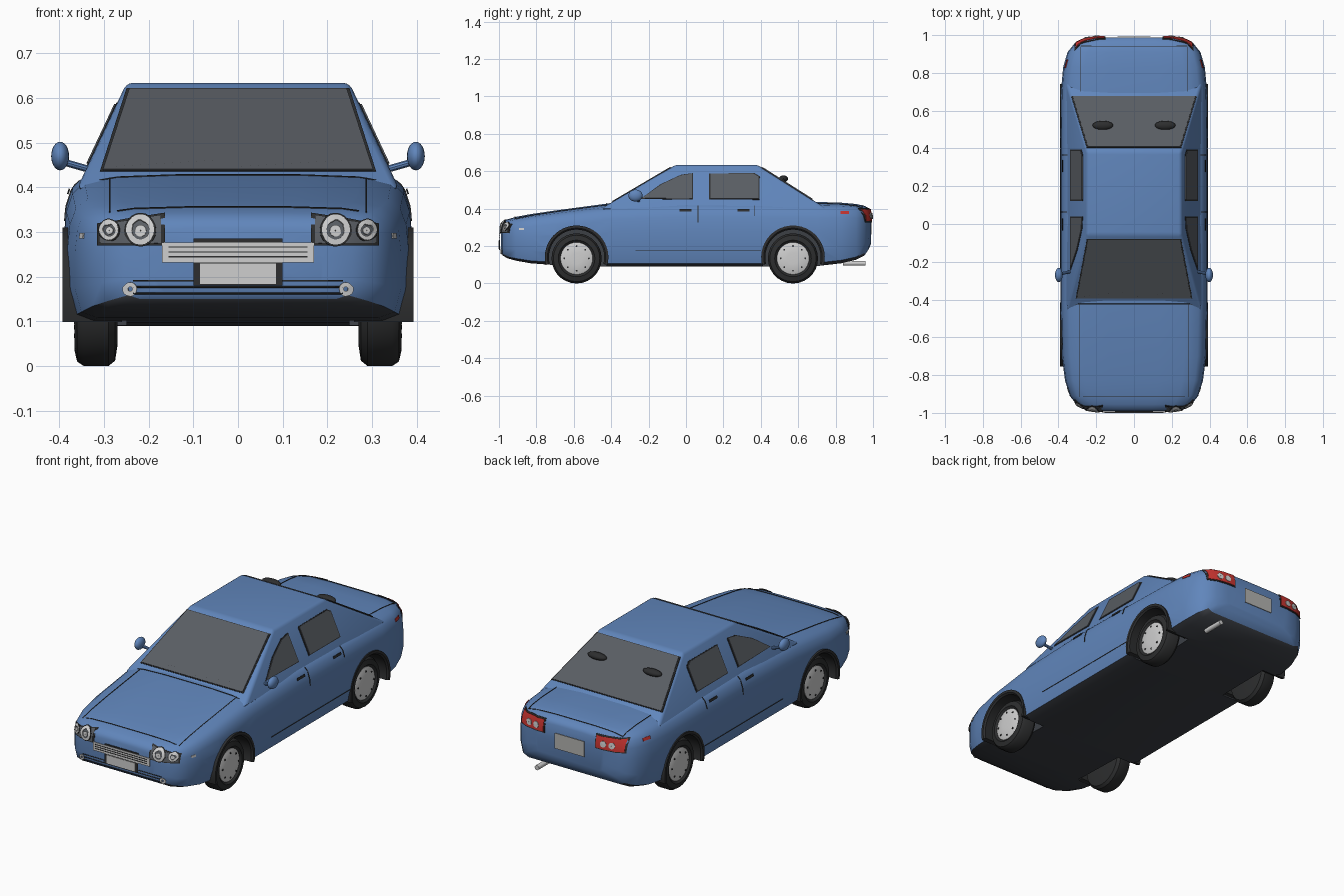
import bpy, bmesh, math
from mathutils import Vector
from mathutils.bvhtree import BVHTree

if bpy.data.objects.get("Cube"):
    bpy.data.objects.remove(bpy.data.objects["Cube"])


def material(name, r, g, b):
    m = bpy.data.materials.new(name)
    m.use_nodes = True
    m.diffuse_color = (r, g, b, 1)
    m.node_tree.nodes["Principled BSDF"].inputs["Base Color"].default_value = (r, g, b, 1)
    return m


BLUE = material("body blue", .118, .238, .5)
DARK = material("rubber black", .026, .027, .028)
UNDER = material("underbody charcoal", .045, .05, .06)
GLASS = material("tinted glass", .1, .11, .125)
SILVER = material("silver", .62, .62, .62)
RED = material("lamp red", .58, .035, .03)
GREY = material("plate grey", .45, .45, .44)
made = []


def finish(name, bm, *mats):
    bmesh.ops.recalc_face_normals(bm, faces=bm.faces)
    me = bpy.data.meshes.new(name)
    bm.to_mesh(me)
    bm.free()
    for m in mats:
        me.materials.append(m)
    ob = bpy.data.objects.new(name, me)
    bpy.context.collection.objects.link(ob)
    made.append(ob)
    return ob


def apply_modifier(ob, mod):
    bpy.context.view_layer.objects.active = ob
    bpy.ops.object.modifier_apply(modifier=mod.name)


def loft(name, rings, *mats):
    """Skin closed rings of points and cap both ends."""
    bm = bmesh.new()
    vs = [[bm.verts.new(p) for p in ring] for ring in rings]
    n = len(vs[0])
    for a, b in zip(vs, vs[1:]):
        for i in range(n):
            j = (i + 1) % n
            bm.faces.new((a[i], a[j], b[j], b[i]))
    bm.faces.new(vs[0])
    bm.faces.new(vs[-1])
    return finish(name, bm, *mats)


def lathe(name, profile, y, z, s, *mats, n=28):
    """Turn (x, radius) pairs about a sideways axle."""
    turn = [math.tau * i / n for i in range(n)]
    return loft(name, [[(s * x, y + r * math.cos(a), z + r * math.sin(a)) for a in turn]
                       for x, r in profile], *mats)


def ellipsoid(name, centre, size, mat):
    bm = bmesh.new()
    bmesh.ops.create_uvsphere(bm, u_segments=20, v_segments=12, radius=1)
    bmesh.ops.scale(bm, vec=size, verts=bm.verts)
    bmesh.ops.translate(bm, vec=centre, verts=bm.verts)
    return finish(name, bm, mat)


def rod(name, a, b, r, mat, n=10):
    a, b = Vector(a), Vector(b)
    q = (b - a).to_track_quat('Z', 'Y')
    circle = [q @ Vector((r * math.cos(math.tau * i / n), r * math.sin(math.tau * i / n), 0))
              for i in range(n)]
    return loft(name, [[p + c for c in circle] for p in (a, b)], mat)


# Body shell: stations of y, half width, bottom, top
stations = [(-.99, .19, .165, .31), (-.98, .255, .15, .328), (-.955, .305, .135, .343),
            (-.91, .34, .122, .356), (-.83, .365, .108, .371), (-.7, .382, .098, .39),
            (-.4, .39, .09, .43), (0, .39, .09, .445), (.4, .39, .09, .442),
            (.7, .387, .093, .436), (.83, .375, .108, .432), (.91, .352, .127, .425),
            (.955, .315, .15, .415), (.978, .265, .185, .402), (.988, .2, .21, .385)]
section = [(.86, 0), (.96, .05), (1, .25), (1, .55), (.985, .75),
           (.95, .87), (.88, .945), (.7, .985), (.35, 1)]
rings = []
for y, w, b, t in stations:
    half = [(w * u, y, b + (t - b) * v) for u, v in section]
    rings.append(half + [(-x, yy, z) for x, yy, z in reversed(half)])
body = loft("body_shell", rings, BLUE, UNDER)
for f in body.data.polygons:
    f.material_index = int(f.normal.z < -.6)
tree = BVHTree.FromPolygons([v.co for v in body.data.vertices],
                            [p.vertices for p in body.data.polygons])

# Wheels, dark arches and the openings cut for them
AXLES = {"front": -.585, "rear": .572}
for end, y in AXLES.items():
    for side, s in (("left", 1), ("right", -1)):
        tag = f"{end}_{side}"
        cutter = lathe("arch_cutter", [(.25, .166), (.5, .166)], y, .14, s, BLUE, UNDER, n=40)
        for f in cutter.data.polygons:
            f.material_index = 1
        mod = body.modifiers.new("arch", 'BOOLEAN')
        mod.operation, mod.solver, mod.object = 'DIFFERENCE', 'EXACT', cutter
        apply_modifier(body, mod)
        made.remove(cutter)
        bpy.data.objects.remove(cutter)

        arc = [math.radians(d) for d in range(-14, 195, 8)]
        lip = [(.26, .148), (.385, .148), (.393, .156), (.393, .17), (.26, .17)]
        loft(tag + "_arch", [[(s * x, y + r * math.cos(a), .14 + r * math.sin(a))
                              for x, r in lip] for a in arc], DARK)
        lathe(tag + "_tyre", [(.27, .09), (.275, .122), (.29, .134), (.345, .134),
                              (.36, .124), (.366, .098), (.355, .086)], y, .134, s, DARK)
        lathe(tag + "_hubcap", [(.34, .087), (.358, .086), (.365, .066), (.367, .03)],
              y, .134, s, SILVER)
        for i in range(8):
            a = math.tau * i / 8
            lathe(tag + "_hub_hole", [(.35, .005), (.367, .005)], y + .066 * math.cos(a),
                  .134 + .066 * math.sin(a), s, DARK, n=8)


# Cabin: sloping sides, windscreen and rear window planes
def side_x(z): return .345 - .47 * (z - .43)
def front_y(z): return -.42 + 1.7 * (z - .42)
def rear_y(z): return .72 - 1.58 * (z - .42)


cabin = loft("cabin", [[(side_x(z), front_y(z), z), (side_x(z), rear_y(z), z),
                        (-side_x(z), rear_y(z), z), (-side_x(z), front_y(z), z)]
                       for z in (.395, .634)], BLUE)
bevel = cabin.modifiers.new("round", 'BEVEL')
bevel.width, bevel.segments = .014, 3
apply_modifier(cabin, bevel)


def panel(name, pts, out, mat, lift, grow=0):
    """Thin flat plate lying on a cabin plane."""
    pts = [Vector(p) for p in pts]
    mid = sum(pts, Vector()) / len(pts)
    n = (pts[1] - pts[0]).cross(pts[2] - pts[0]).normalized()
    n = n if n.dot(Vector(out)) > 0 else -n
    pts = [p + (p - mid).normalized() * grow for p in pts]
    loft(name, [[p - n * .003 for p in pts], [p + n * lift for p in pts]], mat)


def window(name, pts, out):
    panel(name + "_seal", pts, out, DARK, .002, .008)
    panel(name + "_glass", pts, out, GLASS, .005)


window("windscreen", [(x, front_y(z), z) for x, z in
                      ((-.302, .437), (.302, .437), (.243, .618), (-.243, .618))], (0, -1, 1))
window("rear_window", [(x, rear_y(z), z) for x, z in
                       ((-.325, .449), (.325, .449), (.243, .618), (-.243, .618))], (0, 1, 1))
for s in (1, -1):
    for name, outline in (
            ("front_door", [(-.235, .455), (-.13, .528), (-.03, .575), (.032, .585), (.032, .452)]),
            ("rear_door", [(.13, .452), (.13, .585), (.36, .585), (.387, .57), (.387, .452)])):
        window(name, [(s * side_x(z), y, z) for y, z in outline], (s, 0, 0))
    ellipsoid("rear_shelf_speaker", (s * .165, .522, .56), (.055, .024, .018), DARK)
    # Door mirrors
    ellipsoid("mirror", (s * .398, -.27, .47), (.02, .038, .032), BLUE)
    rod("mirror_arm", (s * .325, -.25, .438), (s * .395, -.265, .458), .008, BLUE)
for x0, x1 in ((-.28, -.04), (0, .25)):
    rod("wiper", (x0, front_y(.445) - .006, .445), (x1, front_y(.46) - .006, .46), .002, DARK, 6)

# Thin details wrapped onto the body
VIEWS = {"front": (lambda u, v: (u, -1.2, v), (0, 1, 0)),
         "rear": (lambda u, v: (u, 1.2, v), (0, -1, 0)),
         "left": (lambda u, v: (1.2, u, v), (-1, 0, 0)),
         "right": (lambda u, v: (-1.2, u, v), (1, 0, 0)),
         "top": (lambda u, v: (u, v, 1.2), (0, 0, -1))}


def decal(name, shape, view, mat, lift=.004, n=10, m=2):
    place, way = VIEWS[view]
    bm = bmesh.new()
    grid = []
    for i in range(n + 1):
        row = []
        for j in range(m + 1):
            start = Vector(place(*shape(i / n, j / m)))
            hit, nor = tree.ray_cast(start, Vector(way))[:2]
            nor = nor if nor.dot(Vector(way)) < 0 else -nor
            row.append(bm.verts.new(hit + nor * lift))
        grid.append(row)
    for a, b in zip(grid, grid[1:]):
        for j in range(m):
            bm.faces.new((a[j], a[j + 1], b[j + 1], b[j]))
    bmesh.ops.remove_doubles(bm, verts=bm.verts, dist=.0003)
    ob = finish(name, bm, mat)
    mod = ob.modifiers.new("thickness", 'SOLIDIFY')
    mod.thickness, mod.offset = .003, 0
    apply_modifier(ob, mod)


def box(u0, u1, v0, v1, taper=0):
    return lambda a, b: (u0 + (u1 - u0) * a, v0 + (v1 - taper * a - v0) * b)


def ring(u, v, r0, r1):
    return lambda a, b: (u + (r0 + (r1 - r0) * b) * math.cos(math.tau * a),
                         v + (r0 + (r1 - r0) * b) * math.sin(math.tau * a))


# Nose
decal("grille", box(-.17, .17, .232, .277), "front", SILVER, .006, 14)
decal("grille_top", box(-.1, .1, .277, .285), "front", DARK)
for z in (.243, .254, .265):
    decal("grille_slot", box(-.155, .155, z, z + .003), "front", DARK, .008, 14, 1)
for z in (.163, .177, .191):
    rod("bumper_strip", (-.235, -.99, z), (.235, -.99, z), .0022, DARK, 8)
decal("front_plate_frame", box(-.1, .1, .18, .232), "front", DARK, .007)
decal("front_plate", box(-.085, .085, .184, .23), "front", SILVER, .01)

for s in (1, -1):
    decal("headlamp_frame", box(s * .163, s * .312, .27, .34, .022), "front", DARK, .003)
    decal("headlamp_glass", box(s * .172, s * .306, .275, .334, .021), "front", GLASS, .005)
    for u, r in ((.217, .032), (.284, .021)):
        decal("headlamp_rim", ring(s * u, .302, r * .9, r * 1.08), "front", DARK, .007, 20, 1)
        decal("headlamp_ring", ring(s * u, .302, r * .6, r * .95), "front", SILVER, .008, 20, 1)
        decal("headlamp_bulb", ring(s * u, .302, .001, r * .4), "front", SILVER, .008, 14, 1)
    decal("fog_lamp", ring(s * .24, .173, .005, .015), "front", SILVER, .008, 16, 1)
    # Tail
    decal("tail_lamp_frame", box(s * .15, s * .312, .327, .4), "rear", DARK, .003)
    decal("tail_lamp", box(s * .157, s * .305, .333, .394), "rear", RED, .006)
    for u in (.2, .245):
        decal("reverse_lamp", ring(s * u, .36, .001, .016), "rear", SILVER, .009, 16, 1)
    # Hood and boot seams
    decal("hood_seam", box(s * .285, s * .288, -.915, -.42), "top", DARK, .001, 1, 16)
    decal("boot_seam", box(s * .28, s * .283, .7, .94), "top", DARK, .001, 1, 8)
    # Doors
    side = "left" if s > 0 else "right"
    for y in (-.035, .275):
        decal("door_handle", box(y, y + .065, .383, .395), side, DARK, .006, 4)
    for y, z in ((.062, .325), (.363, .36)):
        decal("door_seam", box(y, y + .004, z, .415), side, DARK, .001, 1, 8)
    decal("sill_seam", box(-.27, .4, .173, .176), side, DARK, .001, 12, 1)
    decal("front_marker", box(-.89, -.865, .285, .297), side, SILVER, .004, 2)
    decal("rear_marker", box(.825, .87, .37, .385), side, RED, .004, 3)
for name, y, half in (("hood_front_seam", -.915, .27), ("cowl_seam", -.425, .31),
                      ("boot_rear_seam", .94, .28)):
    decal(name, box(-half, half, y, y + .003), "top", DARK, .001, 14, 1)
decal("rear_plate", box(-.088, .088, .262, .345), "rear", GREY, .006)

# Exhaust
rod("exhaust_pipe", (.22, .84, .108), (.22, .96, .108), .013, SILVER, 14)

# Smooth shading with crisp edges
bpy.ops.object.select_all(action='DESELECT')
for ob in made:
    ob.select_set(True)
bpy.context.view_layer.objects.active = body
bpy.ops.object.shade_smooth_by_angle(angle=math.radians(35))
